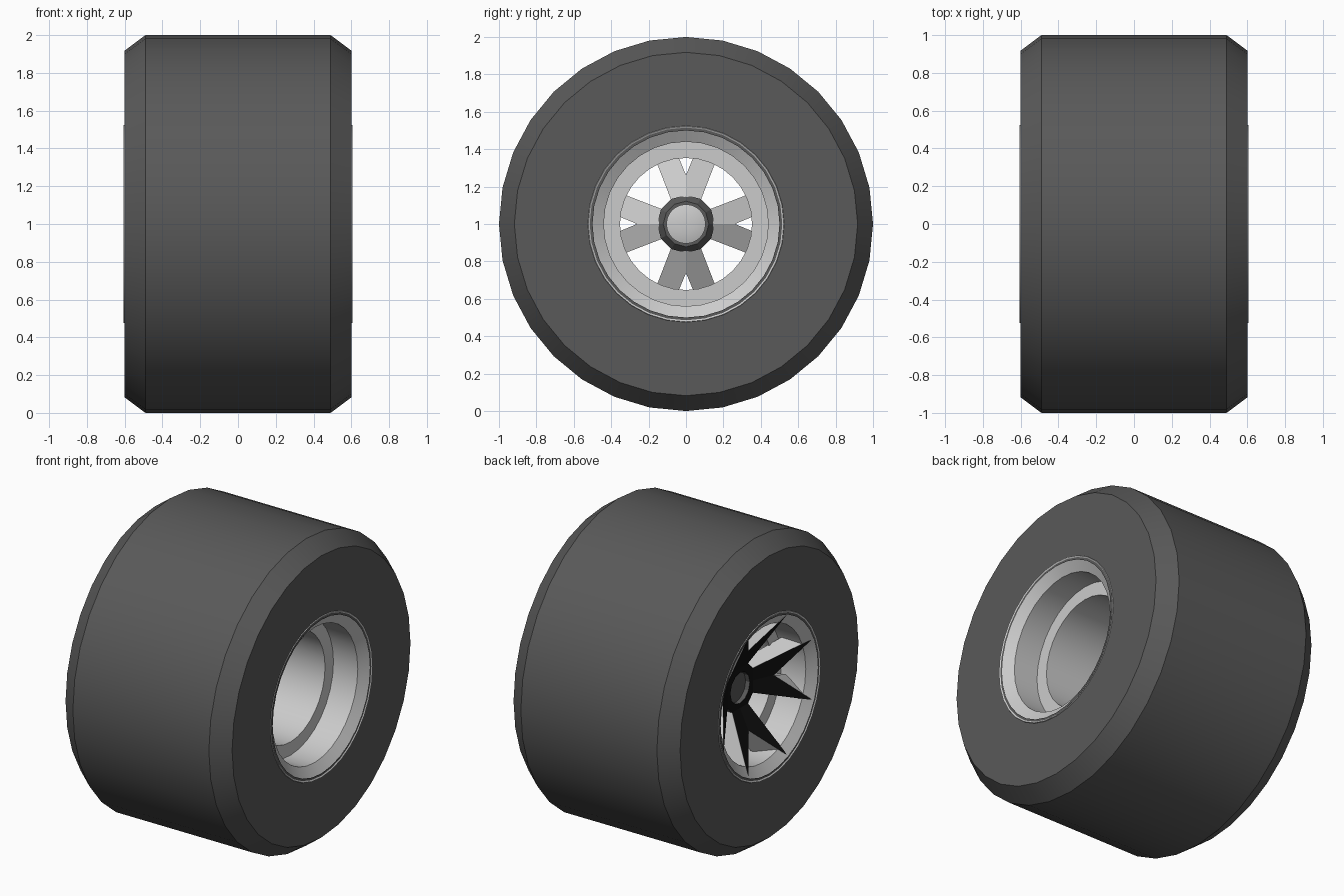
import bpy, bmesh, math
from mathutils import Matrix, Vector

if "Cube" in bpy.data.objects:
    bpy.data.objects.remove(bpy.data.objects["Cube"])


def material(name, value):
    m = bpy.data.materials.new(name)
    m.diffuse_color = (value, value, value, 1)
    m.use_nodes = True
    m.node_tree.nodes["Principled BSDF"].inputs["Base Color"].default_value = m.diffuse_color
    return m


RUBBER = material("rubber", 0.1)
BLACK = material("black", 0.005)
GREY = material("grey", 0.8)


def finish(name, bm, mats, smooth):
    me = bpy.data.meshes.new(name)
    bm.to_mesh(me)
    bm.free()
    for m in mats:
        me.materials.append(m)
    ob = bpy.data.objects.new(name, me)
    ob.location.z = 1
    bpy.context.collection.objects.link(ob)
    if smooth:
        bpy.ops.object.select_all(action='DESELECT')
        ob.select_set(True)
        bpy.context.view_layer.objects.active = ob
        bpy.ops.object.shade_smooth_by_angle(angle=math.radians(25))
    return ob


def lathe(name, profile, sides, mats, bands=None, smooth=True):
    """Spin (x, radius) points round the x axis; bands gives material slots."""
    bm = bmesh.new()
    rings = []
    for x, r in profile:
        angles = [2 * math.pi * k / sides for k in range(sides)]
        rings.append([bm.verts.new((x, r * math.cos(a), r * math.sin(a))) for a in angles])
    for i in range(len(rings) - 1):
        for k in range(sides):
            j = (k + 1) % sides
            f = bm.faces.new((rings[i][k], rings[i + 1][k], rings[i + 1][j], rings[i][j]))
            f.material_index = bands[i] if bands else 0
    bmesh.ops.remove_doubles(bm, verts=bm.verts, dist=1e-5)
    return finish(name, bm, mats, smooth)


# Tyre with bevelled shoulders
lathe("tyre", [(.6, .5), (.6, .918), (.49, 1), (-.49, 1), (-.6, .918), (-.6, .5)], 32, [RUBBER])

# Rim: conical lips, stepped barrel
half = [(.6, .525), (.605, .523), (.555, .44), (.38, .44), (.38, .353)]
lathe("rim", [(-x, r) for x, r in half] + half[::-1], 32, [GREY])

# Hub with recessed front, and the axle cap behind it
lathe("hub", [(-.2, 0), (-.2, .122), (-.24, .155), (-.39, .155), (-.39, .1), (-.36, .1), (-.36, 0)],
      12, [RUBBER, BLACK], [0, 0, 0, 1, 0, 0], smooth=False)
lathe("axle_cap", [(-.165, 0), (-.168, .05), (-.175, .09), (-.18, .105), (-.21, .105)], 24, [GREY])

# Forked spokes: ridged backs, flat black fronts tapering to points on the lip
bm = bmesh.new()
for k in range(4):
    rot = Matrix.Rotation(k * math.pi / 2, 3, 'X')
    for s in (-1, 1):
        pts = {
            'hub_mid': (-.39, 0, .13), 'hub_front': (-.39, .08, .13),
            'fork': (-.45, 0, .26), 'tip': (-.592, .2, .46),
            'ridge': (-.22, 0, .13), 'ridge_end': (-.29, 0, .262),
            'hub_back': (-.27, .08, .13),
            'outer': (-.42, .192, .42), 'inner': (-.42, .07, .43)}
        v = {n: bm.verts.new(rot @ Vector((x, s * y, z))) for n, (x, y, z) in pts.items()}
        loops = ("hub_front tip fork hub_mid", "hub_front hub_back outer tip",
                 "hub_back ridge ridge_end inner outer", "fork tip inner ridge_end",
                 "tip outer inner", "hub_mid ridge hub_back hub_front")
        for i, loop in enumerate(loops):
            f = bm.faces.new([v[n] for n in loop.split()])
            f.material_index = 1 if i == 0 else 0
bmesh.ops.remove_doubles(bm, verts=bm.verts, dist=1e-5)
bmesh.ops.recalc_face_normals(bm, faces=bm.faces)
finish("spokes", bm, [GREY, BLACK], False)
